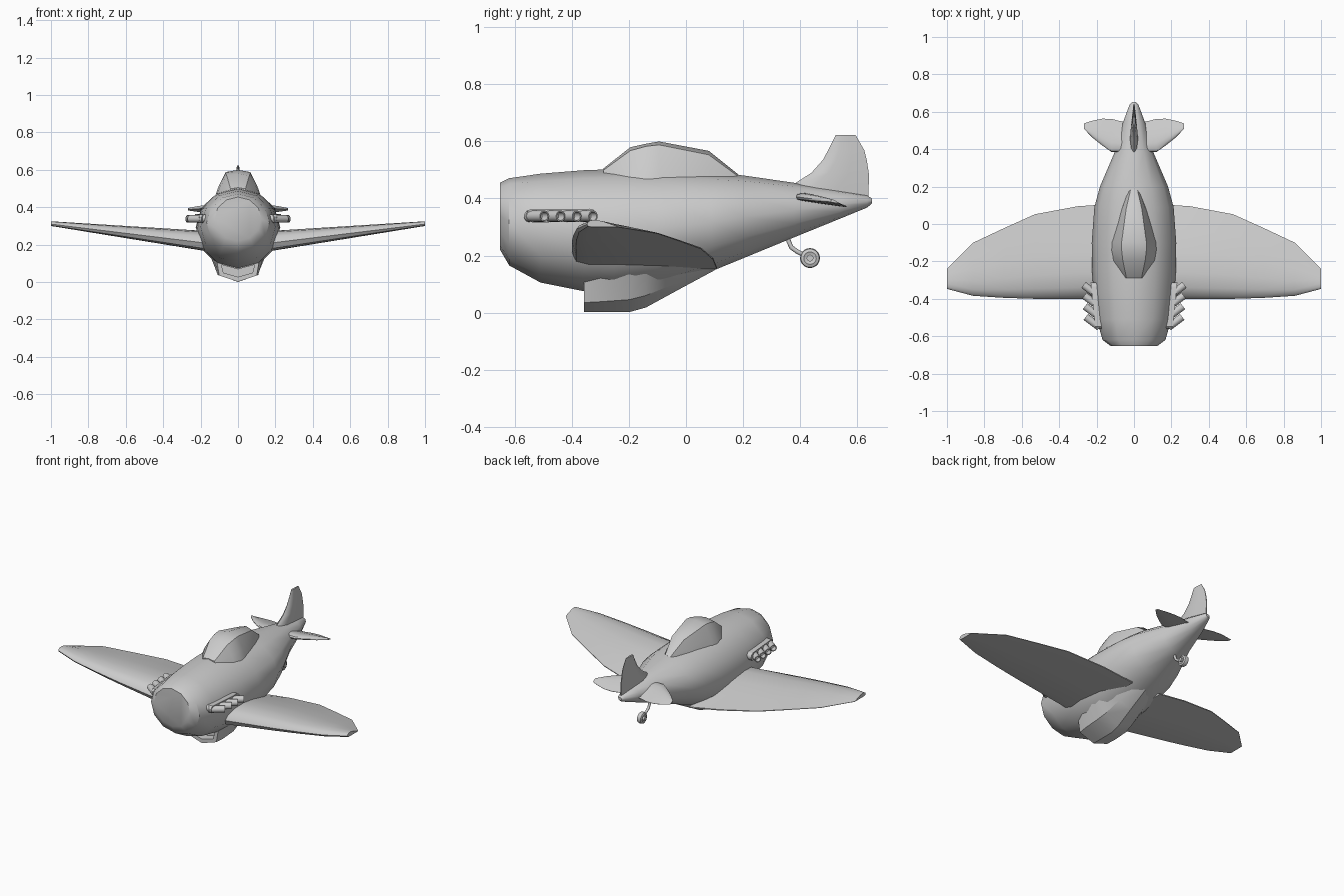
import bpy, bmesh
from math import sin, cos, pi, radians
from mathutils import Vector

if "Cube" in bpy.data.objects:
    bpy.data.objects.remove(bpy.data.objects["Cube"])


def loft(name, rings, mirror=False, angle=35):
    """Skin a list of equal-length point rings and cap both ends."""
    bm = bmesh.new()
    vr = [[bm.verts.new(p) for p in r] for r in rings]
    n = len(rings[0])
    for a, b in zip(vr, vr[1:]):
        for i in range(n):
            j = (i + 1) % n
            bm.faces.new((a[i], a[j], b[j], b[i]))
    bm.faces.new(vr[0])
    bm.faces.new(vr[-1])
    bmesh.ops.recalc_face_normals(bm, faces=bm.faces)
    me = bpy.data.meshes.new(name)
    bm.to_mesh(me)
    bm.free()
    me.shade_smooth()
    me.set_sharp_from_angle(angle=radians(angle))
    ob = bpy.data.objects.new(name, me)
    bpy.context.collection.objects.link(ob)
    if mirror:
        ob.modifiers.new("mirror", 'MIRROR').use_mirror_merge = False
    return ob


def turned(name, centre, axis, profile, mirror=False, n=16):
    """Rings of (offset, radius) around an axis."""
    c, d = Vector(centre), Vector(axis).normalized()
    u = Vector((0, 0, 1))
    v = d.cross(u)
    rings = [[c + d * o + (u * cos(2 * pi * i / n) + v * sin(2 * pi * i / n)) * r
              for i in range(n)] for o, r in profile]
    return loft(name, rings, mirror)


# Fuselage: y, half width, top z, bottom z
body = [(-.652, .125, .455, .22), (-.62, .168, .471, .165), (-.51, .2, .487, .105),
        (-.36, .217, .499, .075), (-.25, .224, .503, .068), (-.1, .226, .502, .085),
        (.09, .212, .49, .145), (.2, .182, .481, .19), (.38, .105, .455, .264),
        (.54, .06, .428, .329), (.635, .025, .411, .368), (.652, .011, .4, .382)]
loft("fuselage", [[(w * sin(i * pi / 6), y, (t + b) / 2 + (t - b) / 2 * cos(i * pi / 6))
                   for i in range(12)] for y, w, t, b in body])

# Canopy: y, base half width, base z, roof half width, shoulder z, roof z
hood = [(-.29, .05, .47, .04, .499, .505), (-.195, .118, .455, .06, .568, .58),
        (-.14, .126, .45, .066, .583, .592), (-.095, .124, .448, .066, .588, .6),
        (.08, .072, .445, .042, .553, .567), (.185, .03, .465, .018, .476, .483)]
loft("canopy", [[(w, y, zb), (w * .6 + r * .4, y, zb * .5 + zs * .5), (r, y, zs), (0, y, zt),
                 (-r, y, zs), (-w * .6 - r * .4, y, zb * .5 + zs * .5), (-w, y, zb)]
                for y, w, zb, r, zs, zt in hood])

# Wings and tailplanes: flat-bottomed section; stations of x, front y, back y, bottom z, thickness
foil = [(0, .4), (.03, .7), (.12, .93), (.28, 1), (.5, .82), (.75, .45), (1, .06),
        (1, 0), (.5, 0), (.12, .02), (.03, .12)]


def surface(name, stations, drop=0):
    loft(name, [[(x, a + (b - a) * c, z + t * h - drop * (a + (b - a) * c - .4))
                 for c, h in foil] for x, a, b, z, t in stations], True, 40)


plan = [(.1, -.4, .108), (.3, -.4, .095), (.53, -.4, .052), (.69, -.395, -.02),
        (.86, -.384, -.1), (1, -.347, -.24)]
surface("wing", [(x, a, b, .17 + (x - .2) * .1625, .105 - (x - .2) * .1) for x, a, b in plan])
tail = [(.02, .39, .545, .03), (.075, .385, .55, .03), (.12, .385, .562, .028),
        (.17, .42, .563, .024), (.22, .46, .553, .019), (.267, .508, .538, .01)]
surface("tailplane", [(x, a, b, .407 - t / 2, t) for x, a, b, t in tail], .14)

# Tail fin: z, front y, back y, half thickness
fin = [(.39, .38, .64, .022), (.452, .38, .641, .022), (.49, .44, .641, .018),
       (.535, .48, .634, .014), (.57, .499, .625, .011), (.622, .525, .595, .006)]
shape = [(0, 0), (.1, .7), (.3, 1), (.65, .6), (1, .15), (1, -.15), (.65, -.6), (.3, -1), (.1, -.7)]
loft("tail_fin", [[(s * t, a + (b - a) * c, z) for c, s in shape] for z, a, b, t in fin])


# Belly scoop with recessed mouth
def scoop_ring(y, top_w, top_z, mid_z, low_w, low_z, keel):
    return [(0, y, mid_z), (top_w, y, top_z), (low_w, y, low_z), (0, y, keel),
            (-low_w, y, low_z), (-top_w, y, top_z)]


loft("belly_scoop", [scoop_ring(-.30, .088, .092, .068, .078, .05, .028),
                     scoop_ring(-.357, .088, .092, .068, .078, .05, .028),
                     scoop_ring(-.357, .113, .11, .078, .1, .035, .002),
                     scoop_ring(-.3, .14, .15, .14, .108, .038, .001),
                     scoop_ring(-.2, .16, .17, .16, .108, .045, .001),
                     scoop_ring(-.14, .165, .18, .17, .1, .06, .018),
                     scoop_ring(-.03, .15, .19, .19, .085, .105, .078),
                     scoop_ring(.1, .1, .22, .22, .05, .17, .148)])

# Exhaust plates: stadium outlines following the cowling side
stadium = [(-.437 + (.1 if cos(a) > 0 else -.1) + .024 * cos(a), .34 + .024 * sin(a))
           for a in [pi / 14 + i * pi / 7 for i in range(14)]]
loft("exhaust_plate", [[(x + .1 * (y + .44), y, z) for y, z in stadium] for x in (.16, .219)], True)

# Exhaust pipes: hollow stubs swept backward
for i in range(4):
    y = -.54 + i * .057
    turned(f"exhaust_pipe_{i + 1}", (.2 + i * .004, y, .338), (.8, .6, 0),
           [(-.02, .02), (.072, .02), (.072, .015), (.04, .015)], True)

# Tail wheel, hub and bent strut
turned("tail_wheel", (0, .435, .191), (1, 0, 0),
       [(-.012, .014), (-.016, .022), (-.012, .032), (0, .035), (.012, .032), (.016, .022), (.012, .014)], n=20)
turned("tail_wheel_hub", (0, .435, .191), (1, 0, 0), [(-.024, .012), (.024, .012)])
cu = bpy.data.curves.new("tail_strut", 'CURVE')
cu.dimensions = '3D'
cu.bevel_depth = .008
cu.bevel_resolution = 2
cu.use_fill_caps = True
sp = cu.splines.new('POLY')
path = [(.355, .29), (.36, .25), (.37, .228), (.39, .214), (.435, .191)]
sp.points.add(len(path) - 1)
for p, (y, z) in zip(sp.points, path):
    p.co = (0, y, z, 1)
bpy.context.collection.objects.link(bpy.data.objects.new("tail_strut", cu))
